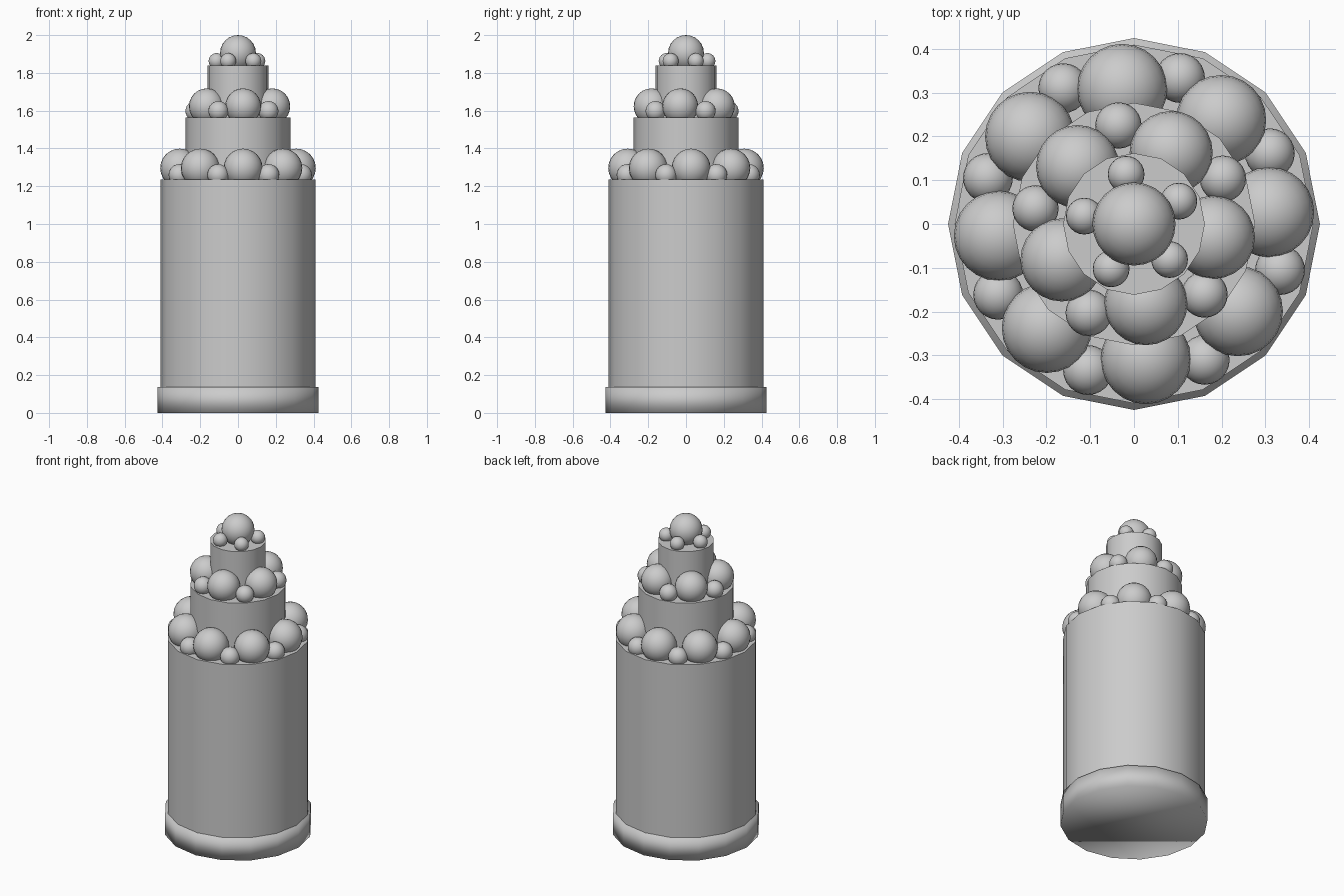
import bpy
import math

old = bpy.data.objects.get("Cube")
if old:
    bpy.data.objects.remove(old, do_unlink=True)

grey = bpy.data.materials.new("plain_grey")
grey.use_nodes = True
colour = (0.6, 0.6, 0.6, 1)
grey.diffuse_color = colour
grey.node_tree.nodes["Principled BSDF"].inputs["Base Color"].default_value = colour


def finish(name, angle):
    ob = bpy.context.object
    ob.name = name
    ob.data.materials.append(grey)
    if angle:
        bpy.ops.object.shade_smooth_by_angle(angle=math.radians(angle))
    else:
        bpy.ops.object.shade_smooth()
    return ob


def drum(name, radius, bottom, top, angle=40):
    """Sixteen-sided cylinder between two heights."""
    bpy.ops.mesh.primitive_cylinder_add(
        vertices=16, radius=radius, depth=top - bottom,
        location=(0, 0, (bottom + top) / 2))
    return finish(name, angle)


def ball(name, radius, location):
    bpy.ops.mesh.primitive_uv_sphere_add(
        segments=24, ring_count=12, radius=radius, location=location)
    return finish(name, 0)


def ball_ring(name, count, start, ring, radius, z):
    """Evenly spaced balls around the axis."""
    for i in range(count):
        a = math.radians(start + 360 * i / count)
        ball(f"{name}_{i + 1}", radius,
             (ring * math.cos(a), ring * math.sin(a), z))


# Foot band, softly shaded into its underside
drum("foot_band", 0.425, 0, 0.137, 0)

# Stacked tiers
drum("main_body", 0.41, 0.02, 1.235)
drum("middle_tier", 0.277, 1.2, 1.565)
drum("top_tier", 0.162, 1.53, 1.838)

# Balls on the main body
ball_ring("lower_large_ball", 8, 5, 0.31, 0.103, 1.296)
ball_ring("lower_small_ball", 8, 27.5, 0.35, 0.057, 1.26)

# Balls on the middle tier
ball_ring("middle_large_ball", 5, -9.5, 0.184, 0.095, 1.623)
ball_ring("middle_small_ball", 5, 27, 0.228, 0.053, 1.598)

# Balls on the top tier
ball_ring("top_small_ball", 5, 27, 0.115, 0.042, 1.863)
ball("crown_ball", 0.095, (0, 0, 1.905))
